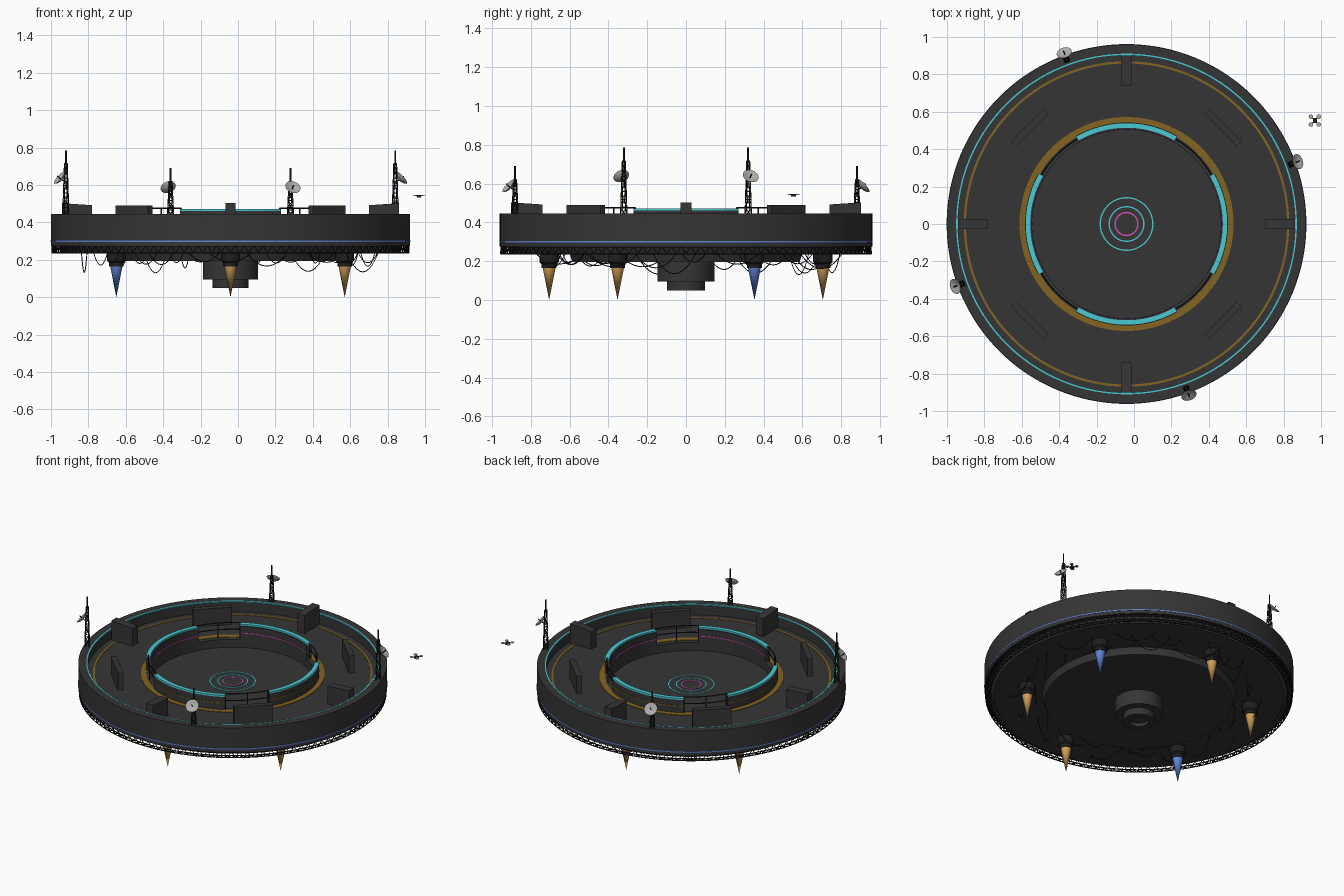
import bpy, bmesh, math, random
from mathutils import Vector, Matrix

if "Cube" in bpy.data.objects:
    bpy.data.objects.remove(bpy.data.objects["Cube"])

random.seed(4)
CX = -0.04          # platform axis
SEG = 128


def material(name, rgb):
    m = bpy.data.materials.new(name)
    m.diffuse_color = (*rgb, 1)
    m.use_nodes = True
    m.node_tree.nodes["Principled BSDF"].inputs["Base Color"].default_value = m.diffuse_color
    return m


HULL = material("charcoal", (0.036, 0.036, 0.036))
BLACK = material("near_black", (0.014, 0.014, 0.014))
CYAN = material("cyan", (0.075, 0.58, 0.65))
GOLD = material("dark_gold", (0.23, 0.125, 0.015))
AMBER = material("amber", (0.66, 0.36, 0.1))
BLUE = material("blue", (0.12, 0.24, 0.7))
PINK = material("magenta", (0.65, 0.08, 0.45))
GREY = material("light_grey", (0.42, 0.42, 0.42))


def finish(name, bm, mat, smooth=True):
    bmesh.ops.recalc_face_normals(bm, faces=bm.faces)
    me = bpy.data.meshes.new(name)
    bm.to_mesh(me)
    bm.free()
    me.materials.append(mat)
    ob = bpy.data.objects.new(name, me)
    bpy.context.collection.objects.link(ob)
    if smooth:
        bpy.ops.object.select_all(action='DESELECT')
        ob.select_set(True)
        bpy.context.view_layer.objects.active = ob
        bpy.ops.object.shade_smooth_by_angle(angle=math.radians(35))
    return ob


def polar(r, deg, z):
    a = math.radians(deg)
    return Vector((CX + r * math.cos(a), r * math.sin(a), z))


def lathe(name, prof, mat, a0=0, a1=360, center=(CX, 0), seg=SEG, closed=True):
    """Turn an (r, z) profile about a vertical axis, fully or over an arc."""
    bm = bmesh.new()
    full = a1 - a0 == 360
    n = seg if full else max(4, round(seg * (a1 - a0) / 360))
    rows = []
    for i in range(n if full else n + 1):
        a = math.radians(a0 + (a1 - a0) * i / n)
        rows.append([bm.verts.new((center[0] + r * math.cos(a),
                                   center[1] + r * math.sin(a), z)) for r, z in prof])
    m = len(prof)
    for i in range(n):
        p, q = rows[i], rows[(i + 1) % len(rows)]
        for j in range(m if closed else m - 1):
            k = (j + 1) % m
            bm.faces.new((p[j], p[k], q[k], q[j]))
    if not full:
        bm.faces.new(rows[0])
        bm.faces.new(rows[-1])
    bmesh.ops.remove_doubles(bm, verts=bm.verts, dist=1e-5)
    return finish(name, bm, mat)


def band(name, r0, r1, z0, z1, mat, a0=0, a1=360, **kw):
    return lathe(name, [(r0, z0), (r1, z0), (r1, z1), (r0, z1)], mat, a0, a1, **kw)


def tubes(name, paths, radius, mat):
    """Thin tubes along lists of points, joined in one mesh."""
    cu = bpy.data.curves.new(name, 'CURVE')
    cu.dimensions = '3D'
    cu.bevel_depth = radius
    cu.bevel_resolution = 0
    for pts in paths:
        sp = cu.splines.new('POLY')
        sp.points.add(len(pts) - 1)
        for p, co in zip(sp.points, pts):
            p.co = (*co, 1)
    tmp = bpy.data.objects.new(name + "_path", cu)
    bpy.context.collection.objects.link(tmp)
    dg = bpy.context.evaluated_depsgraph_get()
    me = bpy.data.meshes.new_from_object(tmp.evaluated_get(dg))
    bpy.data.objects.remove(tmp)
    me.materials.clear()
    me.materials.append(mat)
    ob = bpy.data.objects.new(name, me)
    bpy.context.collection.objects.link(ob)


def block(name, r0, r1, width, z0, z_in, z_out, deg, mat):
    """Box lying along a radius, its top sloping from z_in to z_out."""
    bm = bmesh.new()
    bmesh.ops.create_cube(bm, size=1)
    for v in bm.verts:
        outer = v.co.x > 0
        v.co = ((r1 if outer else r0), v.co.y * width,
                z0 if v.co.z < 0 else (z_out if outer else z_in))
    bm.transform(Matrix.Translation((CX, 0, 0)) @ Matrix.Rotation(math.radians(deg), 4, 'Z'))
    finish(name, bm, mat, False)


# Hull: sunken centre floor, deck, outer wall and stepped underside
lathe("hull", [(0, .315), (.505, .315), (.505, .37), (.91, .37), (.91, .445), (.96, .445),
               (.96, .275), (.92, .275), (.90, .24), (.60, .24), (.585, .195), (0, .195)],
      HULL, closed=False)
lathe("bottom_hub", [(0, .2), (.148, .2), (.148, .095), (.097, .095), (.097, .05),
                     (.06, .05), (.055, .07), (0, .07)], HULL, closed=False, seg=64)

# Painted and glowing rings
band("wall_blue_line", .955, .962, .296, .303, BLUE)
band("rim_cyan_line", .901, .911, .438, .446, CYAN)
band("deck_outer_gold_ring", .858, .87, .368, .373, GOLD)
band("deck_inner_gold_ring", .535, .572, .368, .373, GOLD)
band("floor_cyan_ring_large", .137, .144, .313, .318, CYAN)
band("floor_cyan_ring_small", .089, .096, .313, .318, CYAN)
band("floor_magenta_ring", .057, .065, .313, .318, PINK)

# Inner parapet: four wall arcs with cyan caps, open gaps closed by railings
for k in range(4):
    a = 90 * k
    band("parapet_wall", .505, .54, .365, .46, HULL, a - 30, a + 30)
    band("parapet_cyan_cap", .512, .541, .46, .471, CYAN, a - 30, a + 30)
    band("parapet_magenta_line", .502, .507, .412, .417, PINK, a - 30, a + 30)
    band("parapet_gold_line", .538, .543, .415, .42, GOLD, a - 30, a + 30)
    arc = [a + 30 + 3 * i for i in range(11)]
    rails = [[polar(.525, d, z) for d in arc] for z in (.43, .476)]
    posts = [[polar(.525, d, .37), polar(.525, d, .476)] for d in arc[::5]]
    tubes("gap_railing", rails + posts, .004, BLACK)

# Deck blocks: radial fins on the axes, tangential panels on the diagonals
for k in range(4):
    block("radial_fin", .74, .902, .055, .365, .492, .503, 90 * k, HULL)
    block("deck_panel", .712, .747, .245, .365, .49, .49, 90 * k + 45, HULL)

# Lattice ring under the wall
N = 120
step = 360 / N
zig = [polar(.953, i * step / 2, .276 if i % 2 else .238) for i in range(2 * N + 1)]
lace = [polar(.953 if i % 2 else .925, i * step / 2, .238) for i in range(2 * N + 1)]
chords = [[polar(r, i * 3, z) for i in range(121)]
          for r, z in ((.953, .238), (.925, .238), (.953, .274))]
tubes("lattice_ring", [zig, lace] + chords, .004, BLACK)

# Six thrusters with glowing cones
for k in range(6):
    c = polar(.705, 30 + 60 * k, 0)
    lathe("thruster_housing", [(0, .25), (.05, .25), (.05, .195), (.04, .185), (.038, .165),
                               (0, .165)], BLACK, center=(c.x, c.y), seg=24, closed=False)
    lathe("thruster_cone", [(0, .166), (.033, .166), (0, 0)], BLUE if k in (0, 3) else AMBER,
          center=(c.x, c.y), seg=24, closed=False)

# Slack cables hanging from the underside
cables = []
for i in range(30):
    a = i * 12 + random.uniform(-4, 4)
    p = polar(random.uniform(.6, .82), a, .24)
    q = polar(random.uniform(.6, .82), a + random.uniform(9, 20), .24)
    sag = random.uniform(.04, .11)
    cables.append([p.lerp(q, t / 10) - Vector((0, 0, sag * 4 * t / 10 * (1 - t / 10)))
                   for t in range(11)])
tubes("hanging_cables", cables, .0025, BLACK)


# Lattice masts with dishes on the rim
def mast(deg, top, dish_z):
    base = polar(.937, deg, 0)
    out = Vector((math.cos(math.radians(deg)), math.sin(math.radians(deg)), 0))
    z0, body = .44, top - .07

    def corner(k, z):
        w = .019 - .01 * (z - z0) / (body - z0)
        a = math.radians(deg + 45 + 90 * k)
        return base + Vector((w * math.cos(a), w * math.sin(a), z))
    levels = [z0 + (body - z0) * i / 7 for i in range(8)]
    paths = [[corner(k, z0), corner(k, body)] for k in range(4)]
    paths += [[corner(k + i % 2, z) for i, z in enumerate(levels)] for k in range(4)]
    paths += [[corner(k, z) for k in range(5)] for z in levels[1:]]
    tubes("mast_lattice", paths, .0024, BLACK)
    tubes("mast_antenna", [[base + Vector((0, 0, body - .01)), base + Vector((0, 0, top))]],
          .005, BLACK)
    # dish: shallow bowl tipped outward and up
    centre = base + out * .03 + Vector((0, 0, dish_z))
    aim = (out + Vector((0, 0, .85))).normalized()
    dish = lathe("mast_dish", [(0, -.008), (.02, -.005), (.034, .002), (.042, .01), (.039, .01),
                               (.02, -.001), (0, -.004)], GREY, center=(0, 0), seg=24,
                 closed=False)
    dish.data.transform(Matrix.Translation(centre) @ aim.to_track_quat('Z', 'Y').to_matrix().to_4x4())
    tubes("dish_arm", [[base + Vector((0, 0, dish_z - .015)), centre - aim * .006],
                       [centre - aim * .004, centre + aim * .025]], .003, BLACK)


for k in range(4):
    mast(20 + 90 * k, .785 if k % 2 == 0 else .69, .632 if k % 2 == 0 else .582)

# Small hovering quadcopter
D = Vector((.967, .553, .54))
bm = bmesh.new()
bmesh.ops.create_cube(bm, size=1, matrix=Matrix.Translation(D) @ Matrix.Diagonal((.022, .026, .012, 1)))
finish("drone_body", bm, BLACK, False)
tips = [D + Vector((x * .021, y * .021, .004)) for x in (-1, 1) for y in (-1, 1)]
tubes("drone_arms", [[D, t] for t in tips], .0025, BLACK)
for t in tips:
    lathe("drone_rotor", [(0, t.z), (.012, t.z), (.012, t.z + .003), (0, t.z + .003)], GREY,
          center=(t.x, t.y), seg=16, closed=False)
